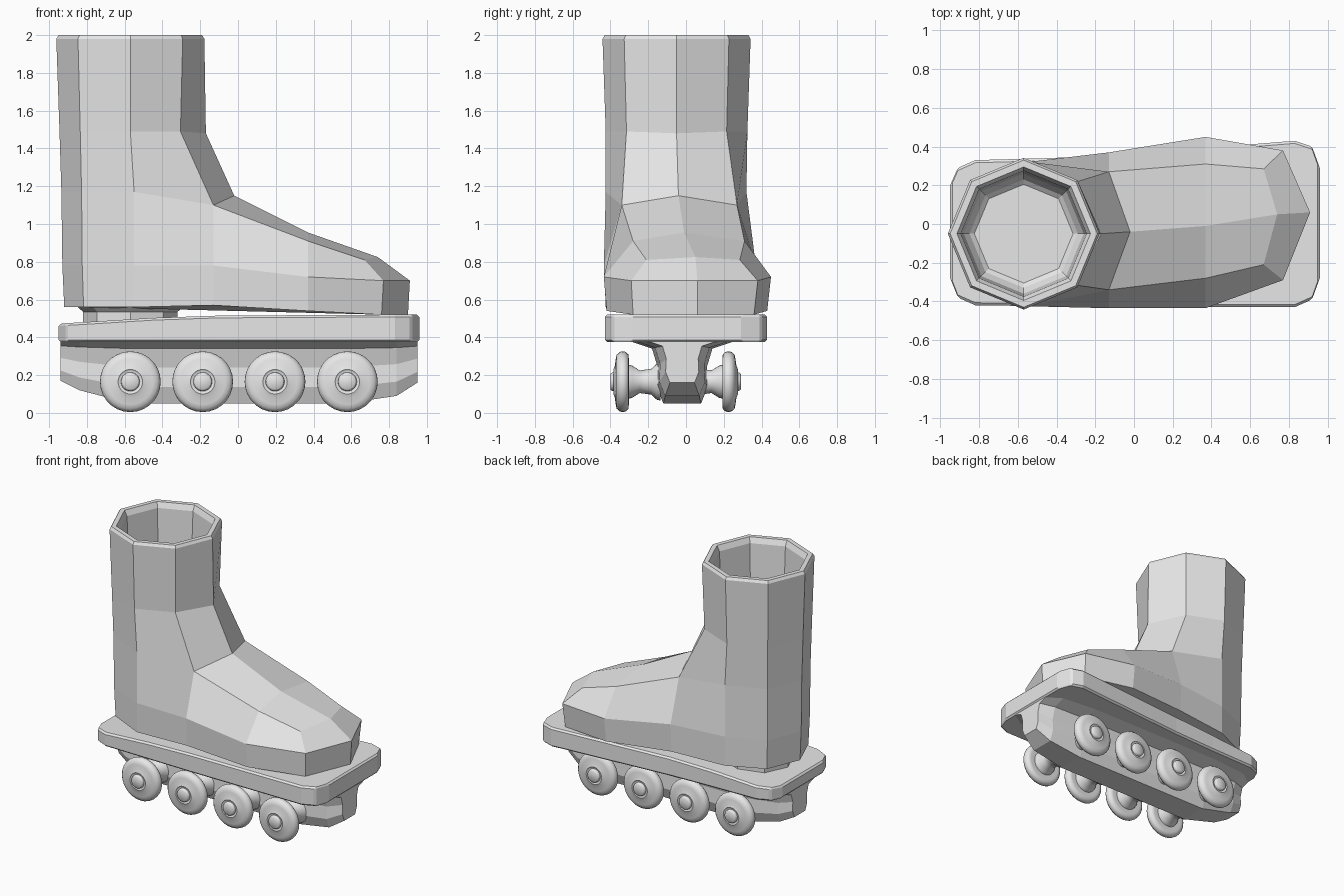
import bpy, bmesh, math

cube = bpy.data.objects.get("Cube")
if cube:
    bpy.data.objects.remove(cube)

grey = bpy.data.materials.new("light_grey")
grey.use_nodes = True
grey.diffuse_color = (0.8, 0.8, 0.8, 1)
grey.node_tree.nodes["Principled BSDF"].inputs["Base Color"].default_value = (0.8, 0.8, 0.8, 1)


def finish(bm, name, smooth=False, bevel=0):
    """Turn a bmesh into a named, coloured object."""
    bmesh.ops.recalc_face_normals(bm, faces=bm.faces)
    mesh = bpy.data.meshes.new(name)
    bm.to_mesh(mesh)
    bm.free()
    mesh.materials.append(grey)
    obj = bpy.data.objects.new(name, mesh)
    bpy.context.collection.objects.link(obj)
    if bevel:
        mod = obj.modifiers.new("edge_bevel", 'BEVEL')
        mod.width = bevel
        mod.segments = 1
        mod.limit_method = 'ANGLE'
    if smooth:
        bpy.ops.object.select_all(action='DESELECT')
        obj.select_set(True)
        bpy.context.view_layer.objects.active = obj
        bpy.ops.object.shade_smooth_by_angle(angle=math.radians(50))
    return obj


def add(bm, points):
    return [bm.verts.new(p) for p in points]


def bridge(bm, a, b):
    """Join two closed rings of equal size with quads."""
    n = len(a)
    for i in range(n):
        bm.faces.new((a[i], a[(i + 1) % n], b[(i + 1) % n], b[i]))


def loft(name, rings, **style):
    bm = bmesh.new()
    rings = [add(bm, r) for r in rings]
    for a, b in zip(rings, rings[1:]):
        bridge(bm, a, b)
    bm.faces.new(rings[0])
    bm.faces.new(rings[-1])
    return finish(bm, name, **style)


def octagon(radius, z, x=-0.57, y=-0.05):
    steps = [i * math.pi / 4 for i in range(8)]
    return [(x + radius * math.cos(a), y + radius * math.sin(a), z) for a in steps]


# Boot: instep and toe sections run from the far sole edge over to the near one
bm = bmesh.new()
instep = add(bm, [(-0.13, 0.36, 0.57), (-0.13, 0.37, 0.78), (-0.13, 0.27, 1.1), (-0.02, -0.04, 1.15),
                  (-0.13, -0.34, 1.1), (-0.13, -0.435, 0.78), (-0.13, -0.425, 0.57)])
ball = add(bm, [(0.37, 0.43, 0.54), (0.37, 0.45, 0.72), (0.37, 0.31, 0.91), (0.37, -0.01, 0.955),
                (0.37, -0.28, 0.91), (0.37, -0.435, 0.72), (0.37, -0.42, 0.54)])
toe = add(bm, [(0.76, 0.36, 0.52), (0.77, 0.38, 0.7), (0.67, 0.285, 0.81), (0.74, 0.05, 0.825),
               (0.67, -0.21, 0.81), (0.77, -0.29, 0.7), (0.76, -0.28, 0.52)])
tip, tip_low = add(bm, [(0.91, 0.06, 0.7), (0.9, 0.06, 0.52)])
for a, b in ((instep, ball), (ball, toe)):
    for j in range(6):
        bm.faces.new((a[j], a[j + 1], b[j + 1], b[j]))
for f in ((toe[1], toe[2], toe[3], tip), (tip, toe[3], toe[4], toe[5]),
          (toe[0], toe[1], tip, tip_low), (tip_low, tip, toe[5], toe[6])):
    bm.faces.new(f)

# Boot: heel rows wrap around the back, from the far side to the near side
heel = []
for r, z in ((0.365, 1.17), (0.36, 0.78), (0.35, 0.56)):
    row = octagon(r, z)[2:7]
    row[0] = (-0.55, 0.32, z)
    row[-1] = (-0.55, -0.425, z)
    heel.append(add(bm, row))
for a, b in zip(heel, heel[1:]):
    for j in range(4):
        bm.faces.new((a[j], a[j + 1], b[j + 1], b[j]))
for k in range(2):
    bm.faces.new((heel[k][0], heel[k + 1][0], instep[1 - k], instep[2 - k]))
    bm.faces.new((heel[k][4], heel[k + 1][4], instep[5 + k], instep[4 + k]))
bm.faces.new([instep[0], ball[0], toe[0], tip_low, toe[6], ball[6], instep[6]] + heel[2][::-1])

# Boot: shaft, rim and hollow inside
ring = [instep[3], instep[2]] + heel[0] + [instep[4]]
for r, z in ((0.375, 1.49), (0.392, 1.98), (0.38, 2.0), (0.345, 2.0), (0.325, 1.96),
             (0.31, 1.65), (0.28, 1.6), (0.255, 1.58)):
    points = octagon(r, z)
    if z == 1.49:
        points[0] = (-0.17, -0.05, 1.48)
    nxt = add(bm, points)
    bridge(bm, ring, nxt)
    ring = nxt
bm.faces.new(ring)
finish(bm, "boot")

# Heel mount between boot and deck
loft("heel_mount", [octagon(0.25, 0.46), octagon(0.25, 0.535), octagon(0.29, 0.57)])

# Deck: stations of x, near edge, far edge, top height
deck = [(-0.95, -0.28, 0.2, 0.47), (-0.91, -0.38, 0.29, 0.475), (-0.82, -0.42, 0.33, 0.48),
        (-0.45, -0.425, 0.34, 0.503), (-0.1, -0.43, 0.355, 0.515), (0.83, -0.43, 0.43, 0.52),
        (0.92, -0.39, 0.4, 0.52), (0.96, -0.28, 0.29, 0.52)]
loft("deck", [[(x, a, 0.375), (x, a, z), (x, b, z), (x, b, 0.375)] for x, a, b, z in deck],
     bevel=0.012)

# Frame: flared keel, tapered at both ends
half = [(0.28, 0), (0.16, 0.12), (0.13, 0.42), (0.135, 0.74), (0.1, 1)]
rings = []
for x, scale, low in ((-0.94, 0.65, 0.17), (-0.84, 0.9, 0.12), (-0.57, 1, 0.05),
                      (0.57, 1, 0.05), (0.84, 0.9, 0.09), (0.95, 0.65, 0.16)):
    side = [(w * scale, 0.38 - (0.38 - low) * f) for w, f in half]
    rings.append([(x, w - 0.02, z) for w, z in side] + [(x, -w - 0.02, z) for w, z in side[::-1]])
loft("frame", rings)

# Wheels: turned profile of axle, tyre and hub cap, as distance and radius
profile = [(0.08, 0.1), (0.1, 0.095), (0.13, 0.068), (0.19, 0.06), (0.23, 0.085), (0.25, 0.09),
           (0.248, 0.125), (0.25, 0.145), (0.265, 0.158), (0.28, 0.161), (0.295, 0.158),
           (0.312, 0.143), (0.317, 0.12), (0.322, 0.085), (0.33, 0.065), (0.325, 0.058),
           (0.325, 0.05), (0.34, 0.047), (0.346, 0.04)]
turns = [i * math.tau / 28 for i in range(28)]
for label, s in (("front", -1), ("back", 1)):
    for n in range(4):
        x = -0.57 + n * 0.383
        loft(f"{label}_wheel_{n + 1}",
             [[(x + r * math.cos(a), s * t - 0.055, 0.165 + r * math.sin(a)) for a in turns]
              for t, r in profile], smooth=True)
